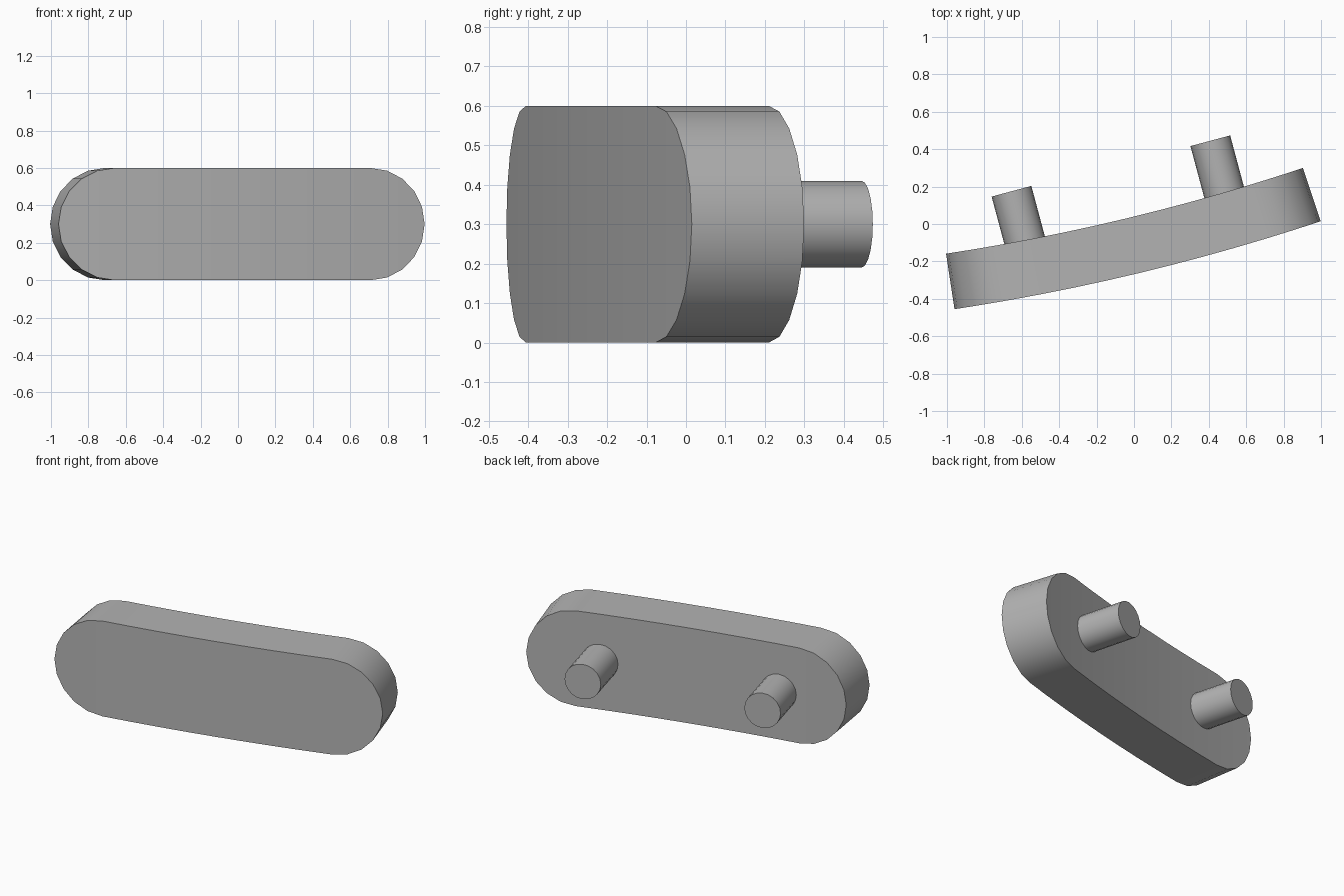
import bpy, bmesh
from math import sin, cos, pi, radians
from mathutils import Vector

cube = bpy.data.objects.get("Cube")
if cube:
    bpy.data.objects.remove(cube)

# One grey metal finish
grey = bpy.data.materials.new("Grey metal")
grey.use_nodes = True
GREY = (0.45, 0.45, 0.45, 1)
grey.diffuse_color = GREY
grey.node_tree.nodes["Principled BSDF"].inputs["Base Color"].default_value = GREY


def finish(bm, name):
    bmesh.ops.recalc_face_normals(bm, faces=bm.faces)
    mesh = bpy.data.meshes.new(name)
    bm.to_mesh(mesh)
    bm.free()
    mesh.materials.append(grey)
    obj = bpy.data.objects.new(name, mesh)
    bpy.context.collection.objects.link(obj)
    bpy.ops.object.select_all(action='DESELECT')
    obj.select_set(True)
    bpy.context.view_layer.objects.active = obj
    bpy.ops.object.shade_smooth_by_angle(angle=radians(30))
    return obj


# Handle: rounded bar bent along a shallow arc
RADIUS, HALF, THICK, BEND = 0.3, 0.995, 0.3, 11.7
MID, TILT = Vector((-0.006, -0.116)), radians(13.5)


def bent(s, depth, z):
    a = TILT + s / BEND
    centre = MID + BEND * Vector((sin(a) - sin(TILT), cos(TILT) - cos(a)))
    p = centre + depth * Vector((-sin(a), cos(a)))
    return (p.x, p.y, z)


# Columns across the bar: rounded ends and straight middle
straight = HALF - RADIUS
steps = [(straight + RADIUS * cos(i * pi / 10), RADIUS * sin(i * pi / 10)) for i in range(6)]
middle = [(straight * i / 4, RADIUS) for i in range(3, -4, -1)]
columns = steps + middle + [(-s, h) for s, h in reversed(steps)]

bm = bmesh.new()
rings = []
for s, h in columns:
    heights = [h, -h] if h > 0 else [0]
    rings.append([[bm.verts.new(bent(s, d, RADIUS + z)) for z in heights]
                  for d in (-THICK / 2, THICK / 2)])
for a, b in zip(rings, rings[1:]):
    for side in (0, 1):
        bm.faces.new(a[side] + b[side][::-1])
    for edge in (0, -1):
        bm.faces.new((a[0][edge], a[1][edge], b[1][edge], b[0][edge]))
finish(bm, "handle_bar")

# Mounting pegs on the back
for name, tip in (("left_peg", (0.408, 0.445)), ("right_peg", (-0.655, 0.175))):
    bm = bmesh.new()
    bmesh.ops.create_cone(bm, cap_ends=True, segments=20, radius1=0.11, radius2=0.11, depth=0.36)
    peg = finish(bm, name)
    axis = Vector((-sin(radians(15)), cos(radians(15)), 0))
    peg.rotation_euler = (-pi / 2, 0, radians(15))
    peg.location = Vector((*tip, RADIUS)) - axis * 0.18
